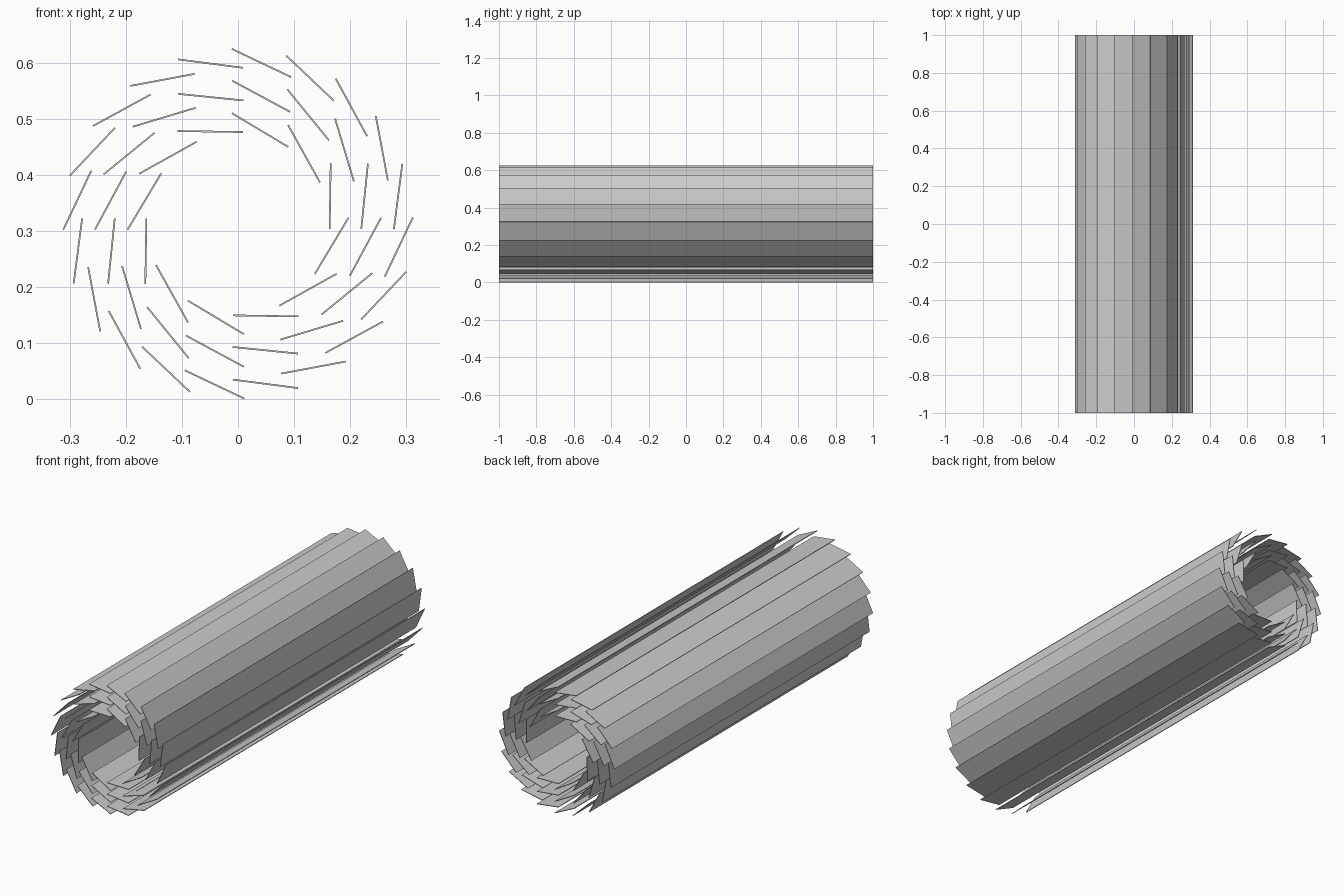
import bpy, bmesh
from math import radians, cos, sin
from mathutils import Matrix

if "Cube" in bpy.data.objects:
    bpy.data.objects.remove(bpy.data.objects["Cube"])

CENTRE_Z = 0.313
SLAT_WIDTH, SLAT_THICK, LENGTH = 0.117, 0.003, 2.0


def slat_ring(name, count, radius, start, slope):
    """Ring of thin overlapping slats running along y.
    start = angle of the first slat's middle, slope = its direction."""
    bm = bmesh.new()
    for i in range(count):
        step = 360 / count * i
        a, d = radians(start - step), radians(slope - step)
        place = (Matrix.Translation((radius * cos(a), 0, radius * sin(a)))
                 @ Matrix.Rotation(-d, 4, 'Y')
                 @ Matrix.Diagonal((SLAT_WIDTH, LENGTH, SLAT_THICK, 1)))
        bmesh.ops.create_cube(bm, size=1, matrix=place)
    mesh = bpy.data.meshes.new(name)
    bm.to_mesh(mesh)
    bm.free()
    obj = bpy.data.objects.new(name, mesh)
    obj.location.z = CENTRE_Z
    bpy.context.collection.objects.link(obj)


# Three nested rings of tilted slats
slat_ring("outer_slats", 20, 0.2895, 81.7, -25.4)
slat_ring("middle_slats", 16, 0.2308, 79.7, -28.3)
slat_ring("inner_slats", 12, 0.1715, 76.7, -30.9)
